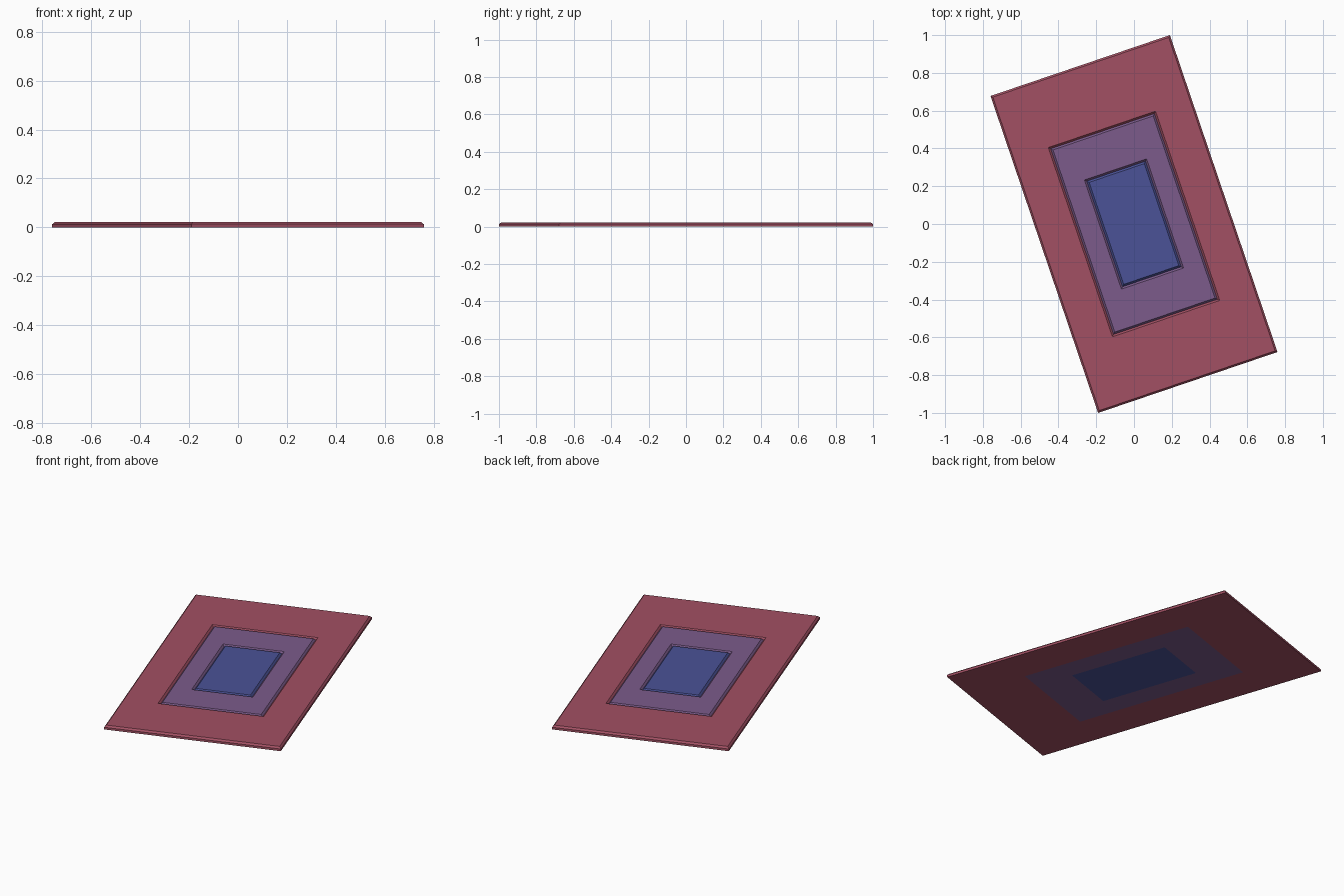
import bpy, bmesh, math

if "Cube" in bpy.data.objects:
    bpy.data.objects.remove(bpy.data.objects["Cube"])

ANGLE = math.radians(18.75)
H, B = 0.023, 0.010          # thickness and edge bevel


def material(name, rgb):
    m = bpy.data.materials.new(name)
    m.diffuse_color = (*rgb, 1)
    m.use_nodes = True
    m.node_tree.nodes["Principled BSDF"].inputs["Base Color"].default_value = m.diffuse_color
    return m


def rug_part(name, outer, inner, mat):
    """Bevelled slab, or a bevelled rectangular frame when inner is given."""
    bm = bmesh.new()

    def loop(size, offset, z):
        w, l = size[0] / 2 + offset, size[1] / 2 + offset
        return [bm.verts.new((x * w, y * l, z))
                for x, y in ((-1, -1), (1, -1), (1, 1), (-1, 1))]

    loops = [loop(outer, 0, 0), loop(outer, 0, H - B), loop(outer, -B, H)]
    if inner:
        loops += [loop(inner, B, H), loop(inner, 0, H - B), loop(inner, 0, 0)]
        pairs = list(zip(loops, loops[1:] + loops[:1]))
    else:
        bm.faces.new(loops[0][::-1])
        bm.faces.new(loops[-1])
        pairs = list(zip(loops, loops[1:]))
    for a, b in pairs:
        for i in range(4):
            j = (i + 1) % 4
            bm.faces.new((a[i], a[j], b[j], b[i]))
    bmesh.ops.recalc_face_normals(bm, faces=bm.faces[:])
    me = bpy.data.meshes.new(name)
    bm.to_mesh(me)
    bm.free()
    me.materials.append(mat)
    ob = bpy.data.objects.new(name, me)
    ob.rotation_euler.z = ANGLE
    bpy.context.collection.objects.link(ob)
    return ob


# Nested rug panels, separated by shallow V grooves
full, middle, centre = (1.003, 1.772), (0.58, 1.038), (0.328, 0.59)
rug_part("rug_border", full, middle, material("red", (0.36, 0.08, 0.125)))
rug_part("rug_middle_band", middle, centre, material("purple", (0.20, 0.105, 0.26)))
rug_part("rug_centre", centre, None, material("blue", (0.07, 0.085, 0.31)))
